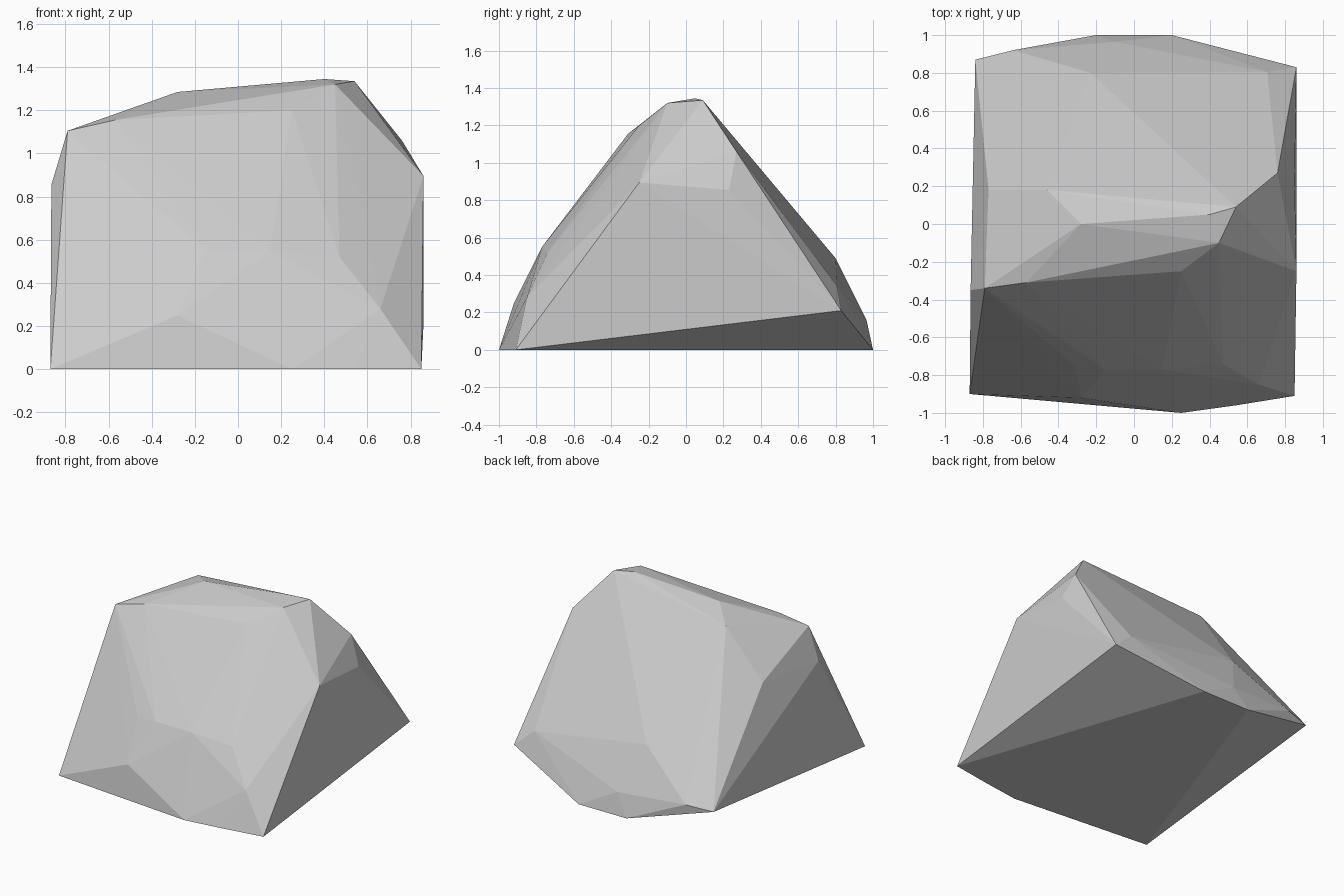
import bpy
import bmesh

if "Cube" in bpy.data.objects:
    bpy.data.objects.remove(bpy.data.objects["Cube"])

# Corner points of the boulder; the convex hull makes the facets
base = [(-.87, -.90, 0), (.25, -1, 0), (.54, -.96, 0), (.85, -.91, 0),
        (.20, 1, 0), (-.20, 1, 0)]
back = [(.86, .83, .21), (-.84, .87, .17), (-.64, .92, .19),
        (-.10, .965, .16), (-.23, .80, .49), (.705, .805, .345)]
front = [(-.15, -.77, .55), (.15, -.77, .55), (.47, -.74, .52),
         (.66, -.85, .28), (-.28, -.92, .25), (-.31, -.755, .54)]
sides = [(.86, -.25, .895), (.85, .23, .855), (.76, .27, 1.06),
         (-.865, -.35, .855), (-.77, .18, .87)]
crown = [(-.79, -.34, 1.105), (-.57, -.31, 1.155), (.25, -.25, 1.20),
         (-.46, .18, 1.215), (-.28, 0, 1.285), (.40, .05, 1.345),
         (.54, .09, 1.335), (.45, -.10, 1.32)]

bm = bmesh.new()
for p in base + back + front + sides + crown:
    bm.verts.new(p)
hull = bmesh.ops.convex_hull(bm, input=bm.verts)
loose = [v for v in bm.verts if not v.link_faces]
bmesh.ops.delete(bm, geom=loose, context='VERTS')
bmesh.ops.recalc_face_normals(bm, faces=bm.faces)

mesh = bpy.data.meshes.new("boulder")
bm.to_mesh(mesh)
bm.free()

# Plain stone colour, flat facets
stone = bpy.data.materials.new("stone grey")
stone.diffuse_color = (.6, .6, .6, 1)
stone.use_nodes = True
stone.node_tree.nodes["Principled BSDF"].inputs["Base Color"].default_value = stone.diffuse_color
mesh.materials.append(stone)
boulder = bpy.data.objects.new("boulder", mesh)
bpy.context.collection.objects.link(boulder)
